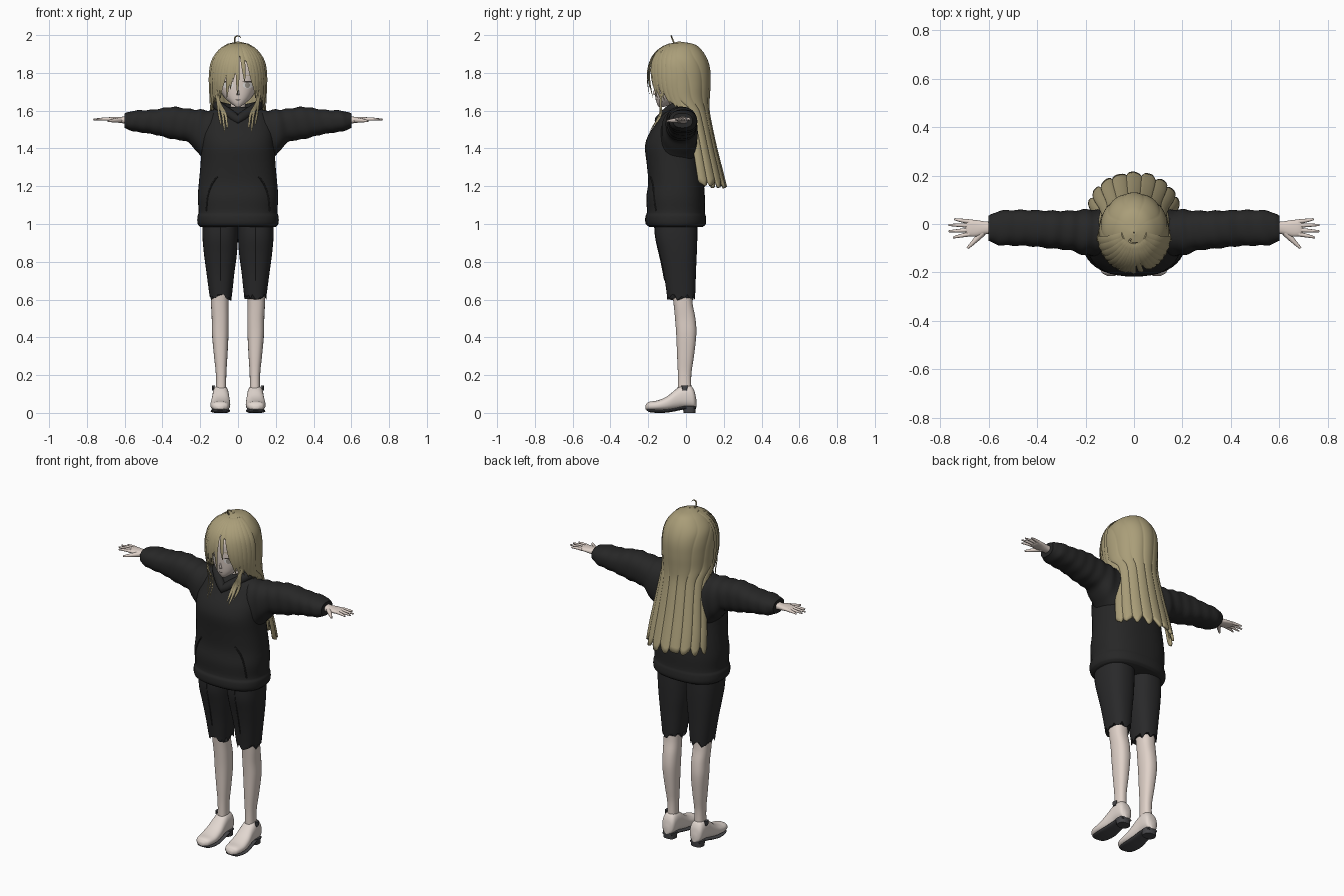
import bpy, bmesh, random
from math import sin, cos, pi, radians
from mathutils import Vector

random.seed(4)
if "Cube" in bpy.data.objects:
    bpy.data.objects.remove(bpy.data.objects["Cube"])


def material(name, *rgb):
    m = bpy.data.materials.new(name)
    m.use_nodes = True
    m.diffuse_color = (*rgb, 1)
    m.node_tree.nodes["Principled BSDF"].inputs["Base Color"].default_value = (*rgb, 1)
    return m


HAIR = material("ash blonde hair", .40, .34, .19)
SKIN = material("pale skin", .74, .64, .58)
BLACK = material("black fleece", .02, .02, .02)
SHORTS = material("charcoal shorts", .022, .022, .023)
SHOE = material("cream shoe", .76, .68, .63)
SOLE = material("dark sole", .06, .06, .065)
WHITE = material("eye white", .8, .78, .76)
IRIS = material("grey iris", .35, .32, .28)
LASH = material("dark lash", .05, .04, .035)
POWER = 2.4  # roundness of every lofted cross-section


def finish(obj, mat, angle=50):
    obj.data.materials.append(mat)
    bpy.ops.object.select_all(action='DESELECT')
    obj.select_set(True)
    bpy.context.view_layer.objects.active = obj
    if obj.type == 'CURVE':
        bpy.ops.object.convert(target='MESH')
        obj = bpy.context.object
    bpy.ops.object.shade_smooth_by_angle(angle=radians(angle))
    return obj


def build(name, verts, faces, mat, fix=True, angle=50):
    mesh = bpy.data.meshes.new(name)
    mesh.from_pydata([tuple(v) for v in verts], [], faces)
    if fix:
        bm = bmesh.new()
        bm.from_mesh(mesh)
        bmesh.ops.recalc_face_normals(bm, faces=bm.faces)
        bm.to_mesh(mesh)
        bm.free()
    obj = bpy.data.objects.new(name, mesh)
    bpy.context.collection.objects.link(obj)
    return finish(obj, mat, angle)


def sample(rows, t):
    """Smooth interpolation of rows keyed by their first value."""
    t = min(max(t, rows[0][0]), rows[-1][0])
    i = max(k for k in range(len(rows) - 1) if rows[k][0] <= t)
    a, b = rows[i], rows[i + 1]
    p, q = rows[max(i - 1, 0)], rows[min(i + 2, len(rows) - 1)]
    h = b[0] - a[0]
    f = (t - a[0]) / h
    out = []
    for k in range(1, len(a)):
        m0 = (b[k] - p[k]) / (b[0] - p[0]) * h
        m1 = (q[k] - a[k]) / (q[0] - a[0]) * h
        d = b[k] - a[k]
        out.append(a[k] + f * (m0 + f * (3 * d - 2 * m0 - m1 + f * (m0 + m1 - 2 * d))))
    return out


def loft(name, rows, mat, axis='z', side=1, jag=0, wrinkle=0, steps=4, n=32):
    """Skin of rounded sections; a row is position, then low/high of both cross axes."""
    ts = [a[0] + (b[0] - a[0]) * k / steps for a, b in zip(rows, rows[1:]) for k in range(steps)]
    verts = []
    for r, t in enumerate(ts + [rows[-1][0]]):
        lo1, hi1, lo2, hi2 = sample(rows, t)
        for j in range(n):
            c, s = (cos(2 * pi * j / n), sin(2 * pi * j / n))
            grow = 1 + wrinkle * sin(95 * t + 2 * s + c)
            u, v = [(1 if w > 0 else -1) * abs(w) ** (2 / POWER) * grow for w in (c, s)]
            u = (lo1 + hi1 + u * (hi1 - lo1)) / 2
            v = (lo2 + hi2 + v * (hi2 - lo2)) / 2
            x, y, z = {'z': (u, v, t), 'x': (t, u, v), 'y': (u, t, v)}[axis]
            if r == 0:
                z += random.uniform(-jag, jag)
            verts.append((side * x, y, z))
    count = len(verts) // n
    faces = [(r * n + j, r * n + (j + 1) % n, (r + 1) * n + (j + 1) % n, (r + 1) * n + j)
             for r in range(count - 1) for j in range(n)]
    faces += [tuple(range(n)), tuple(range((count - 1) * n, count * n))]
    return build(name, verts, faces, mat)


def front_y(rows, x, z):
    lo, hi, yf, yb = sample(rows, z)
    k = min(abs(x) / hi, 1)
    return (yf + yb) / 2 - (yb - yf) / 2 * (1 - k ** POWER) ** (1 / POWER)


def tube(name, pts, radii, mat, closed=False):
    cu = bpy.data.curves.new(name, 'CURVE')
    cu.dimensions = '3D'
    cu.bevel_depth, cu.bevel_resolution, cu.use_fill_caps = 1, 3, True
    sp = cu.splines.new('NURBS')
    sp.points.add(len(pts) - 1)
    for k, (p, co) in enumerate(zip(sp.points, pts)):
        p.co = (*co, 1)
        p.radius = radii[k] if isinstance(radii, (list, tuple)) else radii
    sp.use_cyclic_u, sp.use_endpoint_u, sp.order_u, sp.resolution_u = closed, True, 3, 6
    obj = bpy.data.objects.new(name, cu)
    bpy.context.collection.objects.link(obj)
    return finish(obj, mat)


def strand(name, pts, width, steps=14):
    """Flat, pointed lock of hair with a ridged outer side."""
    rows = [(k, *p) for k, p in enumerate(pts)]
    path = [Vector(sample(rows, k * (len(pts) - 1) / steps)) for k in range(steps + 1)]
    verts, faces = [], []
    for k, p in enumerate(path):
        tangent = path[min(k + 1, steps)] - path[max(k - 1, 0)]
        out = Vector((p.x, p.y + .03, .02)).normalized()
        across = tangent.cross(out).normalized()
        f = k / steps
        w = width * (.45 + .75 * f) * (1 - f ** 4) + .0005
        verts += [p - across * w, p + out * w * .4, p + across * w, p - out * w * .15]
    for k in range(steps):
        for j in range(4):
            a, b = 4 * k + j, 4 * k + (j + 1) % 4
            faces.append((a, b, b + 4, a + 4))
    return build(name, verts, faces + [(0, 1, 2, 3)], HAIR)


# Hooded top: body, sleeves, collar, pocket seams
torso = [(z, -w, w, f, b) for z, w, f, b in (
    (.985, .2, -.195, .09), (1.0, .213, -.213, .105), (1.04, .215, -.215, .105),
    (1.06, .208, -.207, .1), (1.14, .213, -.21, .1), (1.22, .207, -.2, .094),
    (1.32, .198, -.208, .085), (1.41, .194, -.217, .08), (1.47, .192, -.2, .08),
    (1.53, .185, -.16, .075), (1.58, .165, -.125, .065), (1.62, .11, -.09, .05))]
loft("hoodie_body", torso, BLACK, n=48)
sleeve = [(.12, -.13, .06, 1.28, 1.6), (.2, -.13, .06, 1.36, 1.605), (.26, -.11, .055, 1.43, 1.61),
          (.35, -.1, .055, 1.45, 1.62), (.45, -.09, .058, 1.475, 1.605),
          (.55, -.088, .055, 1.49, 1.6), (.58, -.08, .045, 1.5, 1.592), (.6, -.07, .033, 1.508, 1.585)]
tube("hood_collar", [(0, -.14, 1.55), (.07, -.1, 1.6), (.115, -.03, 1.63), (.09, .05, 1.62),
                     (0, .085, 1.6), (-.09, .05, 1.62), (-.115, -.03, 1.63), (-.07, -.1, 1.6)],
     .026, BLACK, closed=True)
loft("folded_hood", [(1.43, -.06, .06, .05, .1), (1.48, -.11, .11, .02, .118),
                     (1.56, -.12, .12, 0, .115), (1.62, -.1, .1, .02, .09)], BLACK)

# Head and neck
head = [(z, -w, w, f, b) for z, w, f, b in (
    (1.62, .012, -.145, -.115), (1.64, .04, -.155, -.06), (1.67, .073, -.162, .02),
    (1.72, .1, -.167, .07), (1.78, .113, -.17, .1), (1.85, .112, -.165, .1), (1.93, .06, -.11, .05))]
loft("head", head, SKIN)
loft("neck", [(1.54, -.055, .055, -.14, .02), (1.59, -.047, .047, -.105, .02),
              (1.63, -.04, .04, -.08, .02), (1.7, -.04, .04, -.08, .02)], SKIN)
loft("nose", [(1.682, -.008, .008, -.168, -.15), (1.69, -.007, .007, -.176, -.15),
              (1.715, -.003, .003, -.168, -.15)], SKIN, n=12)


def patch(name, cx, cz, rx, rz, lift, mat, n=20):
    """Thin oval plate that follows the face."""
    flat = [(cx, cz)] + [(cx + rx * r * cos(2 * pi * k / n), cz + rz * r * sin(2 * pi * k / n))
                         for r in (.5, 1) for k in range(n)]
    faces = [(0, 1 + k, 1 + (k + 1) % n) for k in range(n)]
    faces += [(1 + k, 1 + n + k, 1 + n + (k + 1) % n, 1 + (k + 1) % n) for k in range(n)]
    build(name, [(x, front_y(head, x, z) - lift, z) for x, z in flat], faces, mat)


patch("mouth", 0, 1.657, .013, .0025, .003, LASH)

# Hair shell: dome over the head flowing into a ridged curtain at the back
shell = [(z, w, f, b) for z, w, f, b in (
    (1.2, .19, -.09, .215), (1.3, .182, -.09, .19), (1.4, .168, -.09, .165), (1.5, .154, -.1, .143),
    (1.6, .145, -.14, .125), (1.66, .144, -.185, .125), (1.74, .146, -.2, .13), (1.82, .143, -.196, .128),
    (1.88, .128, -.177, .11), (1.93, .09, -.135, .075), (1.955, .05, -.085, .035), (1.966, .003, -.04, -.034))]
spread = [(1.2, 88), (1.5, 92), (1.6, 95), (1.66, 118), (1.78, 132), (1.84, 150), (1.9, 180), (1.97, 180)]


def on_hair(deg, z, grow=1.0):
    w, f, b = sample(shell, z)
    a = radians(deg)
    return (w * grow * sin(a), (f + b) / 2 + (b - f) / 2 * grow * cos(a), z)


levels, half = 44, 72
verts, faces = [], []
for k in range(levels + 1):
    u = k / levels
    for j in range(-half, half + 1):
        ridge = abs(cos(j / half * pi * 4.5)) ** .6
        low = 1.2 + .035 * (1 - ridge) + .01 * sin(j * .31)
        z = 1.966 - (1.966 - low) * u ** 1.7
        verts.append(on_hair(sample(spread, z)[0] * j / half, z, .985 + (.01 + .035 * u) * (ridge - .4)))
row = 2 * half + 1
for k in range(levels):
    for j in range(row - 1):
        a = k * row + j
        faces.append((a, a + 1, a + row + 1, a + row))
curtain = build("back_hair", verts, faces, HAIR, fix=False)
solid = curtain.modifiers.new("thickness", 'SOLIDIFY')
solid.thickness, solid.offset = .014, -1

# Fringe, centre locks first, then locks that frame both sides
fringe = [(180, 181, 1.68, .013), (184, 196, 1.71, .015), (176, 166, 1.75, .014),
          (187, 204, 1.665, .016), (172, 190, 1.76, .012), (190, 188, 1.78, .011)]
for turn in (1, -1):
    fringe += [(180 + turn * s, 180 + turn * e, z, w) for s, e, z, w in (
        (10, 32, 1.73, .016), (16, 40, 1.66, .018), (24, 48, 1.64, .02), (34, 56, 1.65, .02),
        (46, 64, 1.63, .022), (58, 74, 1.61, .024), (70, 84, 1.59, .026))]
for k, (start, end, low, width) in enumerate(fringe):
    pts = [on_hair(start + (end - start) * f ** .8, 1.955 - (1.955 - low) * f ** 1.5, 1 + .02 * sin(pi * f) + .006)
           for f in (0, .2, .4, .6, .8, 1)]
    strand(f"fringe_lock_{k + 1}", pts, width)
tube("hair_curl", [(-.01, -.06, 1.95), (-.022, -.07, 1.975), (-.012, -.078, 1.995),
                   (.008, -.078, 1.997), (.016, -.075, 1.985)], [.004, .004, .004, .003, .001], HAIR)

# Everything that exists once on each side
for s, side in ((1, "left"), (-1, "right")):
    loft(side + "_sleeve", sleeve, BLACK, 'x', s, wrinkle=.03, steps=6)
    seam = [(s * x, front_y(torso, x, z) - .001, z) for x, z in
            ((.11, 1.25), (.135, 1.22), (.155, 1.17), (.165, 1.12), (.168, 1.07))]
    tube(side + "_pocket_seam", seam, .004, BLACK)

    # Locks lying on the chest
    for k, (x, low) in enumerate(((.055, 1.5), (.07, 1.485), (.088, 1.52))):
        mid, end = front_y(torso, x, 1.58) - .018, front_y(torso, x, low) - .008
        strand(f"{side}_chest_lock_{k + 1}", [(s * (.105 + .01 * k), -.12, 1.74), (s * (.1 + .005 * k), -.135, 1.65),
                                              (s * (x + .012), mid, 1.58), (s * x, end, low)], .01)

    # Eyes
    patch(side + "_eye", s * .052, 1.735, .027, .017, .002, WHITE)
    patch(side + "_iris", s * .05, 1.735, .013, .015, .004, IRIS)
    patch(side + "_lash", s * .054, 1.753, .03, .0035, .005, LASH)
    patch(side + "_brow", s * .052, 1.785, .026, .0025, .003, HAIR)

    # Hand
    loft(side + "_palm", [(.57, -.045, .012, 1.53, 1.572), (.61, -.042, .01, 1.533, 1.568),
                          (.65, -.052, .016, 1.54, 1.567), (.685, -.05, .018, 1.545, 1.565),
                          (.697, -.044, .012, 1.55, 1.56)], SKIN, 'x', s, n=20)
    for finger, y, tip, reach in (("index", -.042, -.056, .747), ("middle", -.025, -.03, .766),
                                  ("ring", -.006, -.004, .765), ("little", .01, .02, .742)):
        tube(f"{side}_{finger}_finger", [(s * .68, y, 1.555), (s * .72, (y + tip) / 2, 1.557),
                                         (s * reach, tip, 1.553)], [.0095, .008, .004], SKIN)
    tube(side + "_thumb", [(s * .625, -.035, 1.55), (s * .655, -.068, 1.548), (s * .688, -.1, 1.545)],
         [.015, .011, .005], SKIN)

    # Shorts with a frayed hem and a front crease
    shorts = [(.615, .033, .15, -.1, .048), (.66, .028, .156, -.106, .05), (.75, .018, .168, -.12, .053),
              (.84, .006, .18, -.14, .057), (.93, 0, .188, -.162, .06), (1.02, 0, .188, -.165, .06)]
    loft(side + "_shorts_leg", shorts, SHORTS, 'z', s, jag=.02)
    tube(side + "_shorts_crease", [(s * .093, sample(shorts, z)[2] - .001, z) for z in (.7, .78, .86, .94, .99)],
         .003, SHORTS)

    # Leg
    loft(side + "_leg", [(.08, .062, .118, -.045, .03), (.2, .062, .117, -.043, .028),
                         (.3, .056, .127, -.047, .042), (.42, .05, .138, -.052, .055),
                         (.5, .049, .139, -.058, .05), (.58, .05, .143, -.066, .035),
                         (.7, .045, .145, -.08, .03)], SKIN, 'z', s)

    # Shoe, sole, heel and ankle tab
    loft(side + "_shoe", [(-.215, .08, .11, .02, .04), (-.2, .055, .134, .014, .057),
                          (-.15, .042, .146, .012, .066), (-.1, .042, .144, .013, .088),
                          (-.05, .046, .137, .02, .128), (-.02, .048, .135, .026, .146),
                          (.025, .05, .132, .026, .143), (.045, .058, .124, .026, .115),
                          (.055, .078, .104, .03, .07)], SHOE, 'y', s)
    loft(side + "_sole", [(-.208, .075, .112, .012, .024), (-.19, .053, .135, .003, .02),
                          (-.12, .042, .145, 0, .018), (-.06, .046, .138, .008, .026),
                          (-.01, .05, .13, .018, .036), (.05, .06, .122, .02, .036)], SOLE, 'y', s)
    loft(side + "_heel", [(0, .055, .127, -.012, .05), (.036, .053, .13, -.02, .053)], SOLE, 'z', s)
    loft(side + "_ankle_tab", [(.118, .128, .137, -.018, .004), (.145, .122, .137, -.024, .01)], SOLE, 'z', s, n=16)
